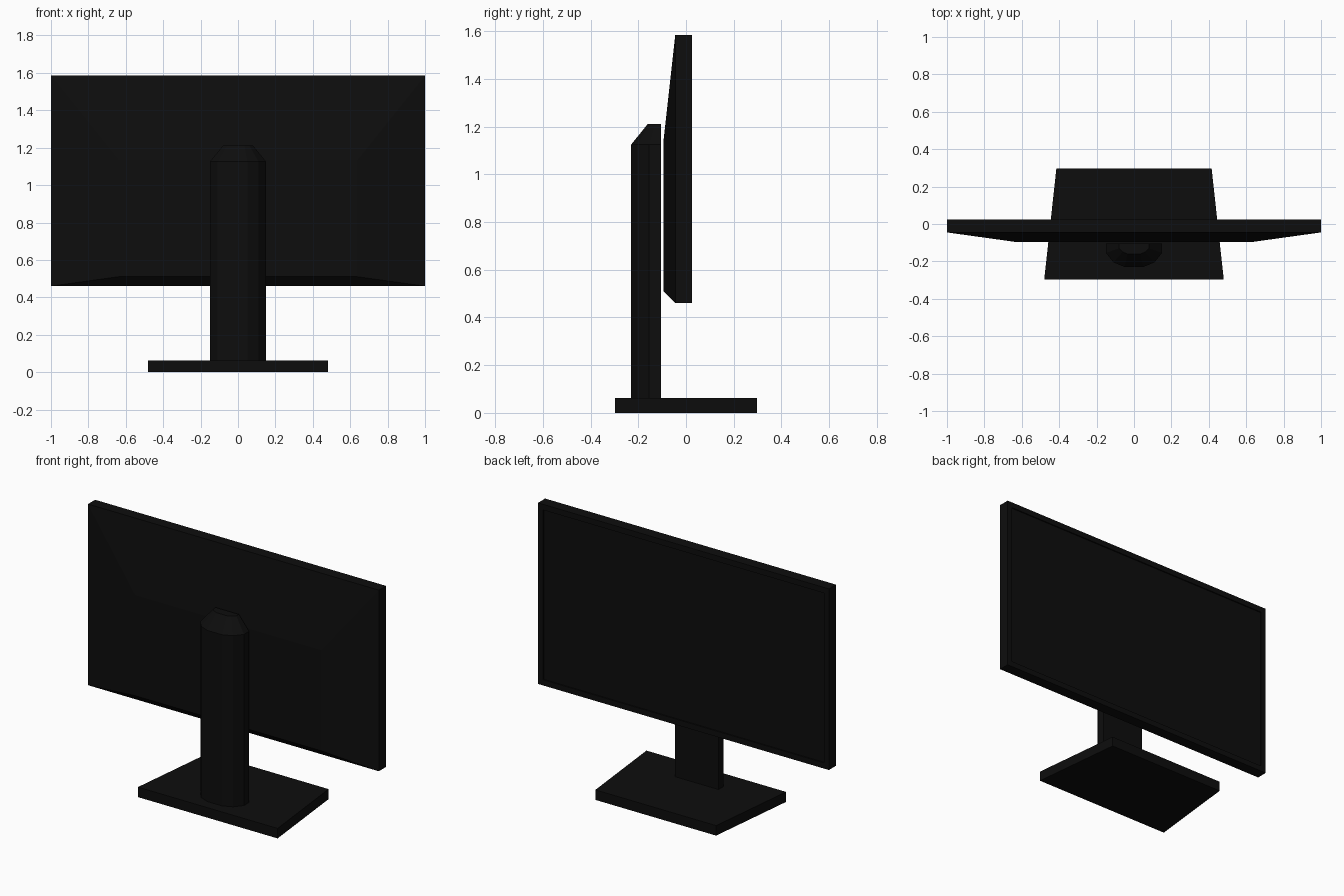
import bpy, bmesh

if "Cube" in bpy.data.objects:
    bpy.data.objects.remove(bpy.data.objects["Cube"])

black = bpy.data.materials.new("matte_black")
black.diffuse_color = (0.004, 0.004, 0.004, 1)
black.use_nodes = True
black.node_tree.nodes["Principled BSDF"].inputs["Base Color"].default_value = black.diffuse_color


def loft(name, rings):
    """Join rings with equal point counts into one closed solid."""
    bm = bmesh.new()
    loops = [[bm.verts.new(p) for p in ring] for ring in rings]
    n = len(loops[0])
    for a, b in zip(loops, loops[1:]):
        for i in range(n):
            j = (i + 1) % n
            bm.faces.new((a[i], a[j], b[j], b[i]))
    bm.faces.new(loops[0])
    bm.faces.new(loops[-1])
    bmesh.ops.recalc_face_normals(bm, faces=bm.faces)
    mesh = bpy.data.meshes.new(name)
    bm.to_mesh(mesh)
    bm.free()
    mesh.materials.append(black)
    obj = bpy.data.objects.new(name, mesh)
    bpy.context.collection.objects.link(obj)
    return obj


def panel_ring(half, z0, z1, y):
    return [(-half, y, z0), (half, y, z0), (half, y, z1), (-half, y, z1)]


def mirrored(half_profile, z):
    """Right-hand (x, y) points plus their mirror image."""
    pts = half_profile + [(-x, y) for x, y in reversed(half_profile)]
    return [(x, y, z) for x, y in pts]


# Display: sloped rear shell, frame, thin bezel and recessed screen
loft("display_panel", [
    panel_ring(0.64, 0.51, 1.135, -0.095),
    panel_ring(1.0, 0.46, 1.585, -0.045),
    panel_ring(1.0, 0.46, 1.585, 0.025),
    panel_ring(0.965, 0.495, 1.55, 0.025),
    panel_ring(0.965, 0.495, 1.55, 0.017),
])

# Stand column: faceted rounded section with a chamfered top
column = [(0.15, -0.105), (0.15, -0.155), (0.11, -0.205), (0.05, -0.23)]
column_top = [(0.08, -0.105), (0.08, -0.13), (0.06, -0.15), (0.035, -0.16)]
loft("stand_column", [
    mirrored(column, 0.055),
    mirrored(column, 1.125),
    mirrored(column_top, 1.212),
])

# Base: tapered slab
foot = [(0.48, -0.297), (0.415, 0.297)]
loft("stand_base", [mirrored(foot, 0.0), mirrored(foot, 0.062)])
